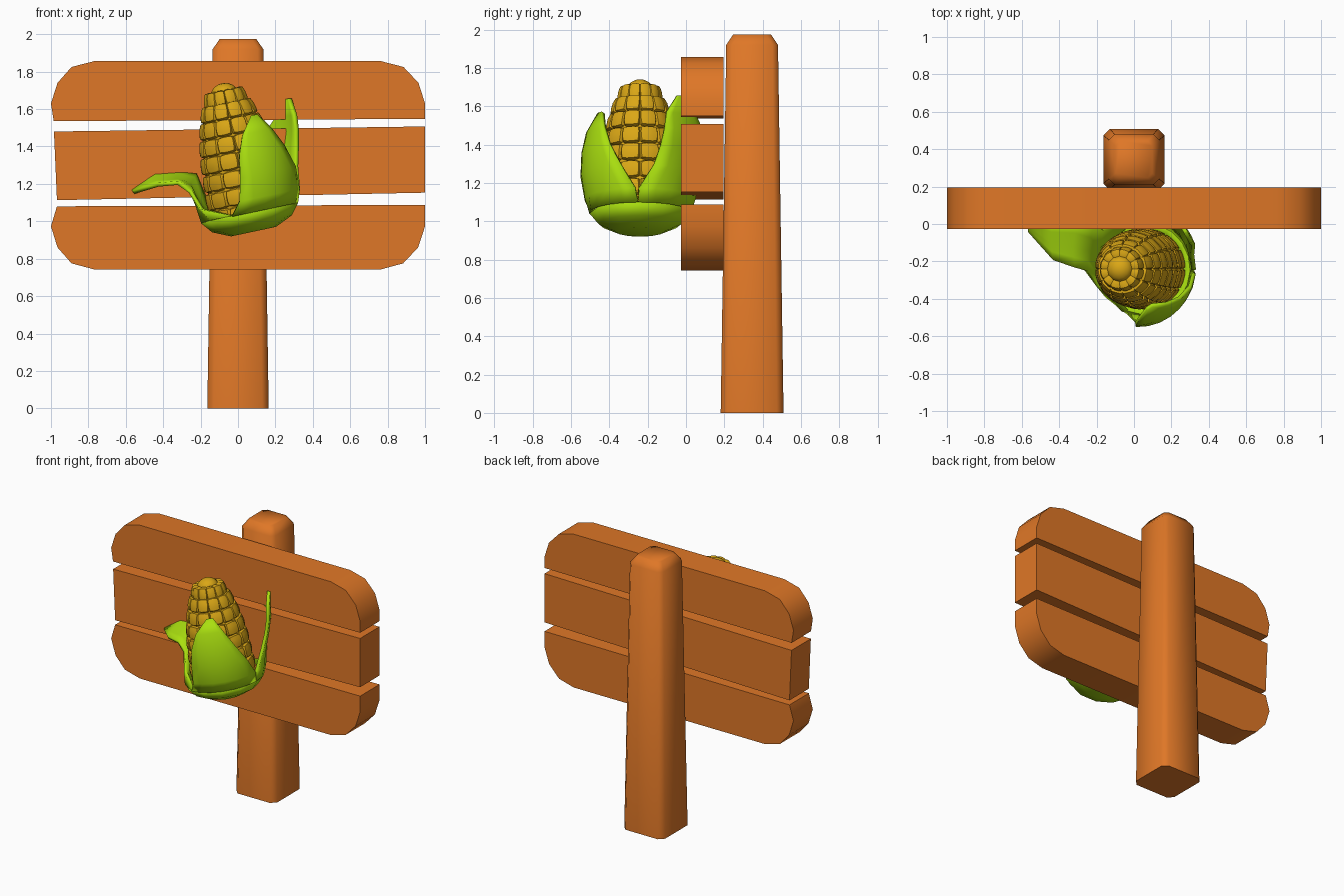
import bpy, bmesh, math
from mathutils import Vector, Matrix

if "Cube" in bpy.data.objects:
    bpy.data.objects.remove(bpy.data.objects["Cube"])


def material(name, rgb):
    m = bpy.data.materials.new(name)
    m.diffuse_color = (*rgb, 1)
    m.use_nodes = True
    m.node_tree.nodes["Principled BSDF"].inputs["Base Color"].default_value = m.diffuse_color
    return m


WOOD = material("orange_wood", (0.74, 0.185, 0.02))
YELLOW = material("kernel_yellow", (0.70, 0.385, 0.008))
GREEN = material("husk_green", (0.40, 0.74, 0.005))


def finish(name, bm, mat, angle=35, recalc=True):
    if recalc:
        bmesh.ops.recalc_face_normals(bm, faces=bm.faces[:])
    me = bpy.data.meshes.new(name)
    bm.to_mesh(me)
    bm.free()
    me.materials.append(mat)
    ob = bpy.data.objects.new(name, me)
    bpy.context.collection.objects.link(ob)
    bpy.ops.object.select_all(action='DESELECT')
    ob.select_set(True)
    bpy.context.view_layer.objects.active = ob
    bpy.ops.object.shade_smooth_by_angle(angle=math.radians(angle))
    return ob


def grid(bm, rows, closed=False):
    vs = [[bm.verts.new(p) for p in row] for row in rows]
    n = len(vs[0])
    for a, b in zip(vs, vs[1:]):
        for j in range(n if closed else n - 1):
            k = (j + 1) % n
            bm.faces.new((a[j], a[k], b[k], b[j]))
    return vs


# Post: tapered square with cut corners and a chamfered top
bm = bmesh.new()
rows = []
for z, s, c in ((0, .164, .035), (1.92, .135, .03), (1.975, .098, .025)):
    t = s - c
    rows.append([(x, y + .345, z) for x, y in ((s, -t), (s, t), (t, s), (-t, s),
                                               (-s, t), (-s, -t), (-t, -s), (t, -s))])
v = grid(bm, rows, True)
bm.faces.new(v[0][::-1])
bm.faces.new(v[-1])
finish("post", bm, WOOD, 50)

# Three planks extruded from front outlines
PLANKS = {
    "top_plank": [(-.985, 1.535), (-1, 1.63), (-.965, 1.74), (-.89, 1.825), (-.77, 1.856),
                  (.765, 1.856), (.885, 1.825), (.965, 1.74), (1, 1.63), (1, 1.548)],
    "middle_plank": [(-.984, 1.48), (1, 1.507), (1, 1.153), (-.968, 1.113)],
    "bottom_plank": [(-.968, 1.08), (1, 1.088), (1, .973), (.963, .86), (.883, .775),
                     (.765, .743), (-.77, .743), (-.89, .775), (-.965, .86), (-1, .973)],
}
for name, outline in PLANKS.items():
    bm = bmesh.new()
    v = grid(bm, [[(x, y, z) for x, z in outline] for y in (-.027, .195)], True)
    bm.faces.new(v[0])
    bm.faces.new(v[1][::-1])
    finish(name, bm, WOOD)

# Leaning frame shared by cob and husk
FRAME = Matrix.Translation((.08, -.24, .96)) @ Matrix.Rotation(math.radians(-12), 4, 'Y')


def polar(h, r, deg):
    a = math.radians(deg)
    return FRAME @ Vector((r * math.cos(a), r * math.sin(a), h))


# One pillow-shaped kernel, used as a pattern
tmp = bmesh.new()
bmesh.ops.create_cube(tmp, size=2)
bmesh.ops.subdivide_edges(tmp, edges=tmp.edges[:], cuts=2, use_grid_fill=True)
tmp.verts.index_update()
PILLOW = [q.co.lerp(q.co.normalized() * 1.15, .6) for q in tmp.verts]
PILLOW_FACES = [[q.index for q in f.verts] for f in tmp.faces]
tmp.free()

# Cob: core, rings of kernels, and a domed tip
ROWS = [(.09, .215), (.185, .218), (.28, .213), (.375, .207),
        (.465, .195), (.555, .176), (.64, .151), (.71, .118)]
N = 12
bm = bmesh.new()
core = [(.02, .15)] + [(h, r - .02) for h, r in ROWS] + [(.75, .05)]
v = grid(bm, [[polar(h, r, j * 30) for j in range(12)] for h, r in core], True)
bm.faces.new(v[0][::-1])
bm.faces.new(v[-1])
for i, (h, r) in enumerate(ROWS):
    slope = math.atan2(ROWS[max(i - 1, 0)][1] - ROWS[min(i + 1, 7)][1], .18)
    for k in range(N):
        m = (FRAME @ Matrix.Rotation(2 * math.pi * (k + .5) / N, 4, 'Z')
             @ Matrix.Translation((r - .038, 0, h))
             @ Matrix.Rotation(-slope, 4, 'Y')
             @ Matrix.Diagonal((.036, math.pi * r / N * .97, .046, 1)))
        vs = [bm.verts.new(m @ p) for p in PILLOW]
        for f in PILLOW_FACES:
            bm.faces.new([vs[q] for q in f])
bmesh.ops.create_uvsphere(bm, u_segments=12, v_segments=8, radius=.072,
                          matrix=FRAME @ Matrix.Translation((0, 0, .738)) @ Matrix.Diagonal((1, 1, .8, 1)))
finish("corn_cob", bm, YELLOW, 50)

# Husk: closed bowl with three leaves
bm = bmesh.new()
v = grid(bm, [[polar(h, r, j * 30) for j in range(12)]
              for h, r in ((-.005, .12), (.035, .21), (.09, .255))], True)
bm.faces.new(v[0][::-1])
# upright leaves: height, radius, start angle, end angle
FRONT = [(.09, .255, -112, -2), (.16, .28, -98, -5), (.28, .30, -92, -19),
         (.40, .295, -88, -32), (.50, .275, -80, -42), (.59, .24, -62, -53)]
RIGHT = [(.09, .255, -2, 110), (.16, .28, -1, 105), (.28, .305, 14, 95), (.38, .34, 19, 80),
         (.47, .365, 21, 65), (.55, .375, 22, 50), (.64, .39, 30, 36)]
for leaf in (FRONT, RIGHT):
    grid(bm, [[polar(h, r, a + (b - a) * j / 6) for j in range(7)] for h, r, a, b in leaf])
# drooping leaf: back, middle and front point of each row
DROOP = [((-.17, -.03, 1.10), (-.215, -.22, 1.08), (-.19, -.33, 1.065)),
         ((-.22, 0, 1.255), (-.255, -.14, 1.20), (-.255, -.25, 1.16)),
         ((-.31, .03, 1.265), (-.325, -.12, 1.225), (-.32, -.23, 1.205)),
         ((-.44, .02, 1.255), (-.44, -.1, 1.22), (-.43, -.19, 1.195)),
         ((-.565, .03, 1.18), (-.565, 0, 1.165), (-.56, -.04, 1.155))]
rows = [[polar(.09, .255, a) for a in (110, 145, 180, 215, 250)]]
for b, m, f in DROOP:
    b, m, f = Vector(b), Vector(m), Vector(f)
    rows.append([b, (b + m) / 2, m, (m + f) / 2, f])
grid(bm, rows)
bmesh.ops.remove_doubles(bm, verts=bm.verts[:], dist=.002)
husk = finish("husk", bm, GREEN, 50, recalc=False)
mod = husk.modifiers.new("thickness", 'SOLIDIFY')
mod.thickness = .022
mod.offset = 0
